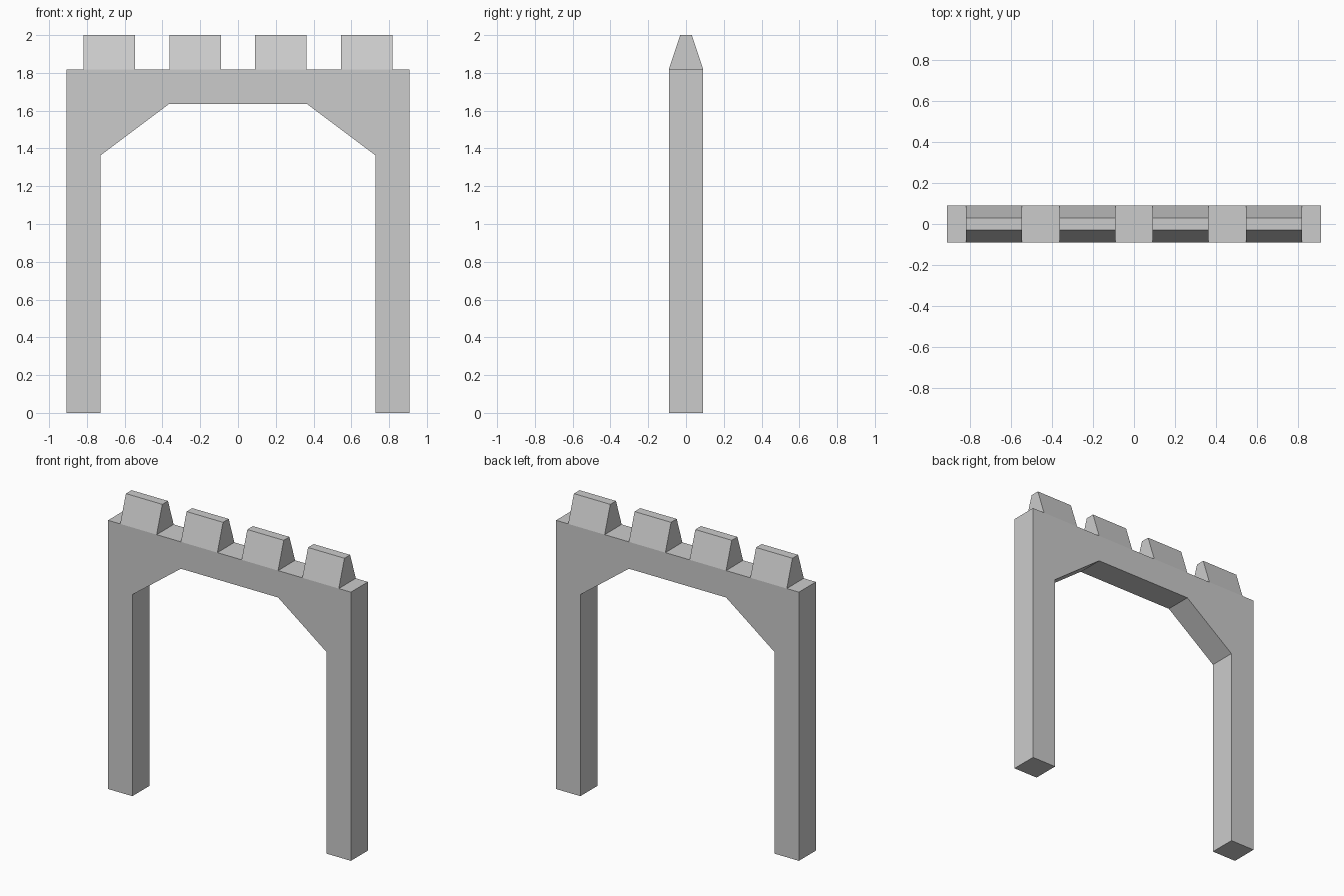
import bpy, bmesh
from mathutils import Vector

if "Cube" in bpy.data.objects:
    bpy.data.objects.remove(bpy.data.objects["Cube"])

U = 1 / 11  # modelling unit: the arch is 20 wide and 22 tall


def prism(name, profile, to_xyz, start, end):
    """Extrude a 2D profile from start to end along the remaining axis."""
    bm = bmesh.new()
    face = bm.faces.new([bm.verts.new(to_xyz(a, b, start)) for a, b in profile])
    ext = bmesh.ops.extrude_face_region(bm, geom=[face])
    verts = [g for g in ext["geom"] if isinstance(g, bmesh.types.BMVert)]
    shift = Vector(to_xyz(0, 0, end)) - Vector(to_xyz(0, 0, start))
    bmesh.ops.translate(bm, verts=verts, vec=shift)
    bmesh.ops.recalc_face_normals(bm, faces=bm.faces)
    mesh = bpy.data.meshes.new(name)
    bm.to_mesh(mesh)
    bm.free()
    obj = bpy.data.objects.new(name, mesh)
    bpy.context.collection.objects.link(obj)
    return obj


# Gate arch: two legs and a lintel with chamfered inner corners
half = [(4, 18), (8, 15), (8, 0), (10, 0), (10, 20)]
outline = half + [(-x, z) for x, z in reversed(half)]
prism("gate_arch", outline, lambda x, z, y: (x * U, y * U, z * U), -1, 1)

# Battlements: four merlons with sloped front and back
merlon = [(-1, 20), (1, 20), (1 / 3, 22), (-1 / 3, 22)]
for i, left in enumerate((-9, -4, 1, 6)):
    prism(f"merlon_{i + 1}", merlon, lambda y, z, x: (x * U, y * U, z * U), left, left + 3)
